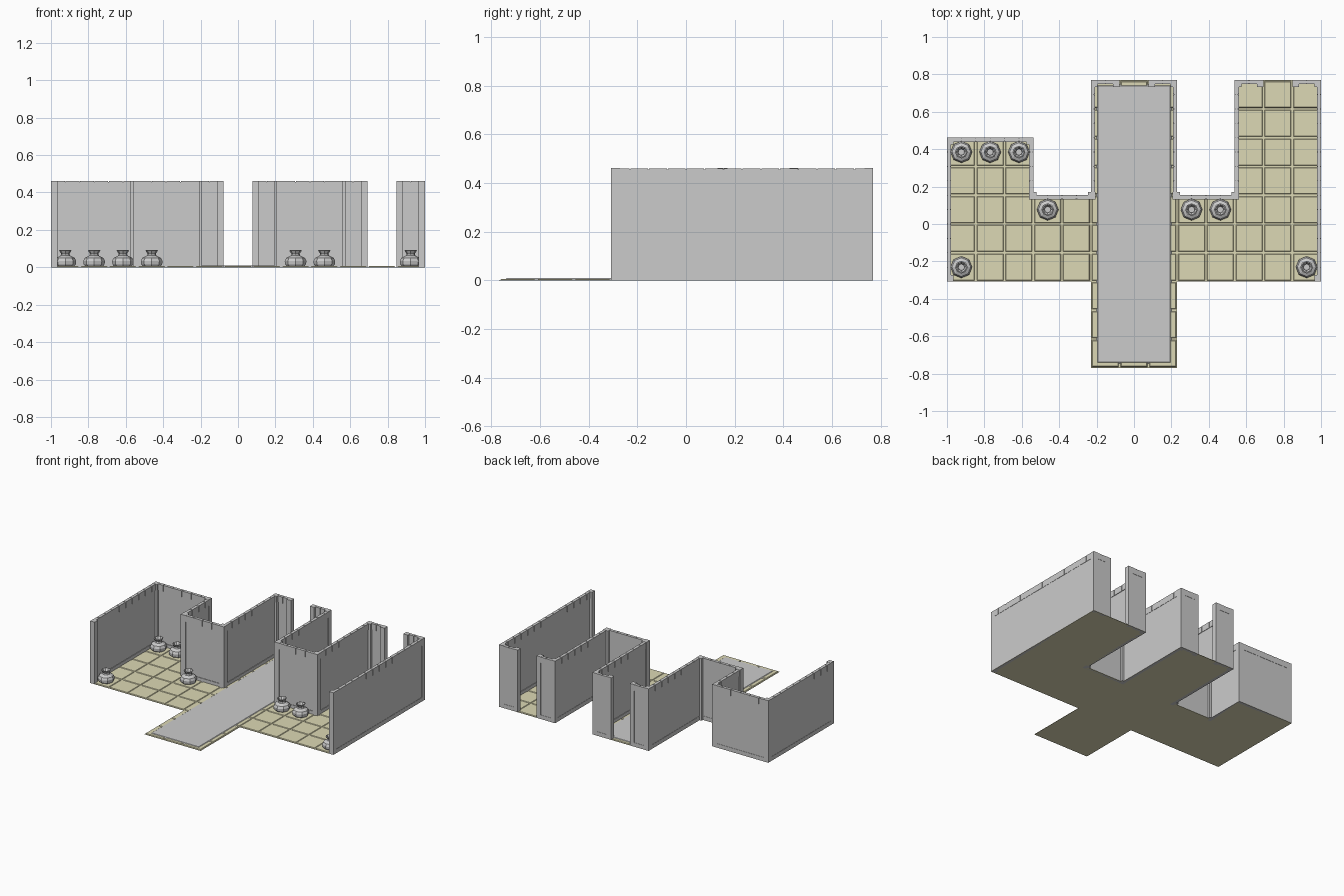
import bpy, bmesh, math
from mathutils import Vector

if "Cube" in bpy.data.objects:
    bpy.data.objects.remove(bpy.data.objects["Cube"])

U = 2 / 13            # floor module
H = 3 * U             # wall height
T = 0.022             # wall thickness
P = 0.036             # post size


def grid(i, j):
    return Vector((-1 + U * i, -5 * U + U * j))


def add_box(bm, a, b, z0, z1, inset=0.0):
    """Box between two plan corners; inset narrows the top face."""
    x0, x1 = sorted((a[0], b[0]))
    y0, y1 = sorted((a[1], b[1]))
    vs = []
    for z, s in ((z0, 0), (z1, inset)):
        vs.append([bm.verts.new(c) for c in ((x0 + s, y0 + s, z), (x1 - s, y0 + s, z),
                                             (x1 - s, y1 - s, z), (x0 + s, y1 - s, z))])
    lo, hi = vs
    bm.faces.new(lo[::-1])
    bm.faces.new(hi)
    for k in range(4):
        m = (k + 1) % 4
        bm.faces.new((lo[k], lo[m], hi[m], hi[k]))


def finish(bm, name, mat=None):
    me = bpy.data.meshes.new(name)
    bm.to_mesh(me)
    bm.free()
    ob = bpy.data.objects.new(name, me)
    bpy.context.collection.objects.link(ob)
    if mat:
        me.materials.append(mat)
    return ob


# Tiled floor: one bevelled tile per module on a thin slab
stone = bpy.data.materials.new("olive_stone")
stone.diffuse_color = (0.72, 0.69, 0.46, 1)
stone.use_nodes = True
stone.node_tree.nodes["Principled BSDF"].inputs["Base Color"].default_value = stone.diffuse_color
areas = [(0, 3, 3, 8), (3, 3, 5, 6), (5, 0, 8, 10), (8, 3, 10, 6), (10, 3, 13, 10)]
slab, tiles = bmesh.new(), bmesh.new()
for i0, j0, i1, j1 in areas:
    add_box(slab, grid(i0, j0), grid(i1, j1), 0, 0.002)
    for i in range(i0, i1):
        for j in range(j0, j1):
            g = Vector((0.005, 0.005))
            add_box(tiles, grid(i, j) + g, grid(i + 1, j + 1) - g, 0.001, 0.006, 0.004)
finish(slab, "floor_slab", stone)
finish(tiles, "floor_tiles", stone)

# Walkway strip down the corridor
bm = bmesh.new()
add_box(bm, (-0.2, -0.745), (0.2, 0.745), 0.003, 0.009, 0.008)
finish(bm, "walkway_runner")

# Walls: plan runs with the room on the left-hand side
runs = [[(13, 3), (13, 10), (12, 10)],
        [(11, 10), (10, 10), (10, 6), (8, 6), (8, 10), (7, 10)],
        [(6, 10), (5, 10), (5, 6), (3, 6), (3, 8), (0, 8), (0, 3)]]
panels, bases, crest, posts = (bmesh.new() for _ in range(4))
for run in runs:
    pts = [grid(*p) for p in run]
    dirs = [(b - a).normalized() for a, b in zip(pts, pts[1:])]
    nors = [Vector((-d.y, d.x)) for d in dirs]
    for a, b, d, n in zip(pts, pts[1:], dirs, nors):
        add_box(panels, a + n * 0.002, b + n * (T - 0.004), 0, H - 0.005)
        add_box(bases, a, b + n * T, 0, 0.03)
        count = round((b - a).length / U) * 2
        step = (b - a) / count
        for k in range(count):
            add_box(crest, a + step * k + d * 0.002,
                    a + step * (k + 1) - d * 0.002 + n * T, 0.415, H - 0.001)
    # Posts at free ends and at every corner
    for p, d, n in ((pts[0], dirs[0], nors[0]), (pts[-1], -dirs[-1], nors[-1])):
        add_box(posts, p, p + d * P + n * P, 0, H)
    for p, d0, d1, n0, n1 in zip(pts[1:], dirs, dirs[1:], nors, nors[1:]):
        m = n0 + n1
        if d0.cross(d1) > 0:
            add_box(posts, p, p + m * P, 0, H)
        else:
            add_box(posts, p - m * 0.016, p + m * 0.024, 0, H)
finish(panels, "wall_panels")
finish(bases, "wall_skirting")
finish(crest, "wall_crest_blocks")
finish(posts, "wall_posts")

# Octagonal jars: lathed profile (radius, height)
profile = [(0.046, 0.004), (0.056, 0.016), (0.058, 0.034), (0.050, 0.050), (0.026, 0.062),
           (0.022, 0.072), (0.034, 0.090), (0.028, 0.092), (0.017, 0.074), (0.017, 0.06)]
bm = bmesh.new()
rings = [[bm.verts.new((r * math.cos(k * math.pi / 4), r * math.sin(k * math.pi / 4), z))
          for k in range(8)] for r, z in profile]
for lo, hi in zip(rings, rings[1:]):
    for k in range(8):
        m = (k + 1) % 8
        bm.faces.new((lo[k], lo[m], hi[m], hi[k]))
bm.faces.new(rings[0][::-1])
bm.faces.new(rings[-1])
jar = finish(bm, "jar")
spots = [(0, 7), (1, 7), (2, 7), (3, 5), (8, 5), (9, 5), (0, 3), (12, 3)]
for n, (i, j) in enumerate(spots):
    ob = jar if n == 0 else bpy.data.objects.new("jar", jar.data)
    if n:
        bpy.context.collection.objects.link(ob)
    ob.location = (*grid(i + 0.5, j + 0.5), 0)
